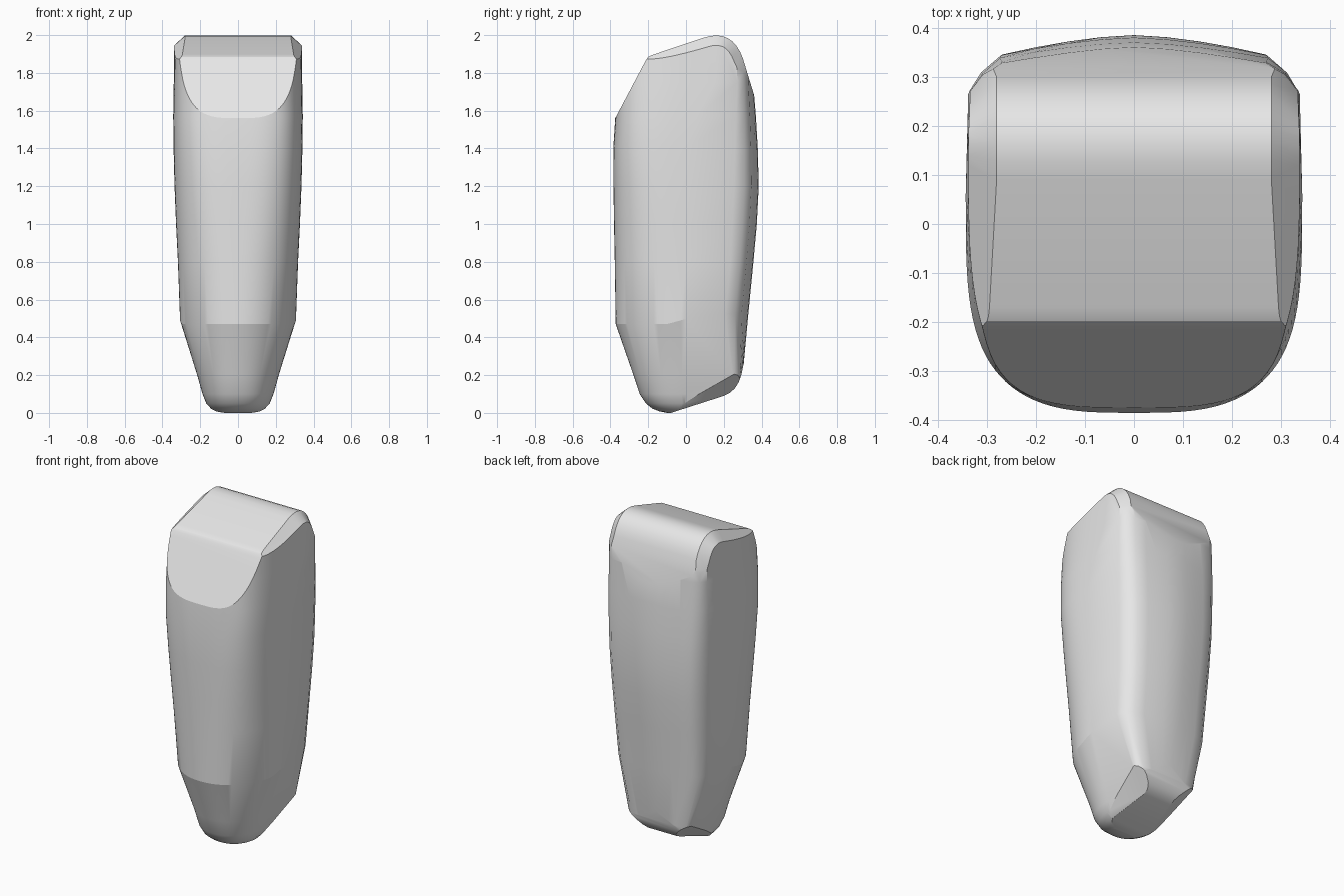
import bpy, bmesh, math
from mathutils import Vector
from mathutils.geometry import interpolate_bezier

old = bpy.data.objects.get("Cube")
if old:
    bpy.data.objects.remove(old, do_unlink=True)

grey = bpy.data.materials.new("light grey")
grey.use_nodes = True
colour = (0.8, 0.8, 0.8, 1)
grey.diffuse_color = colour
grey.node_tree.nodes["Principled BSDF"].inputs["Base Color"].default_value = colour

# Cross-sections: height, half width, front y, back y, corner y, chamfer width,
# squareness of the front, y of the widest point
SECTIONS = [
    (0.0, 0.10, -0.10, 0.28, 0.23, 0.03, 2.3, 0),
    (0.008, 0.12, -0.14, 0.283, 0.235, 0.035, 2.3, 0),
    (0.022, 0.143, -0.177, 0.286, 0.24, 0.04, 2.3, 0),
    (0.05, 0.168, -0.212, 0.29, 0.245, 0.045, 2.3, 0),
    (0.1, 0.188, -0.245, 0.293, 0.25, 0.045, 2.3, 0),
    (0.2, 0.216, -0.278, 0.30, 0.255, 0.045, 2.2, 0),
    (0.47, 0.307, -0.372, 0.33, 0.21, 0.065, 2.1, 0),
    (0.8, 0.318, -0.377, 0.357, 0.235, 0.07, 2.4, 0),
    (1.0, 0.328, -0.381, 0.375, 0.245, 0.07, 2.6, 0),
    (1.2, 0.336, -0.384, 0.385, 0.255, 0.07, 2.85, 0),
    (1.4, 0.341, -0.385, 0.38, 0.26, 0.07, 3.15, 0),
    (1.57, 0.343, -0.374, 0.37, 0.265, 0.07, 3.6, 0.06),
    (1.75, 0.34, -0.37, 0.355, 0.272, 0.07, 3.8, 0.15),
    (2.1, 0.336, -0.36, 0.335, 0.265, 0.07, 3.4, 0.2),
]
CREASE_HEIGHT, CREASE_RISE = 0.47, 0.055
STEPS = 24


def half_outline(w, front, back, corner, chamfer, square, widest):
    """Rounded front, flat side, chamfered corner and gently bowed back."""
    pts = []
    for i in range(STEPS + 1):
        a = math.pi / 2 * i / STEPS
        pts.append((w * math.sin(a) ** (2 / square),
                    widest + (front - widest) * max(math.cos(a), 0) ** (2 / square)))
    inner, shoulder = w - chamfer, corner + (back - corner) * 0.7
    pts.append((w * 0.985, corner))
    pts.append((w - chamfer * 0.45, corner + (shoulder - corner) * 0.6))
    pts.append((inner, shoulder))
    for t in (0.75, 0.5, 0.25, 0):
        pts.append((inner * t, back - (back - shoulder) * t ** 1.6))
    return pts


# Loft the main body through the sections
bm = bmesh.new()
rings = []
for z, *shape in SECTIONS:
    half = half_outline(*shape)
    outline = half + [(-x, y) for x, y in half[-2:0:-1]]
    rise = CREASE_RISE if z == CREASE_HEIGHT else 0
    rings.append([bm.verts.new((x, y, z + rise * min(max(y * 5 + 0.5, 0), 1)))
                  for x, y in outline])
for low, high in zip(rings, rings[1:]):
    for i in range(len(low)):
        j = (i + 1) % len(low)
        bm.faces.new((low[i], low[j], high[j], high[i]))
bm.faces.new(rings[0][::-1])
bm.faces.new(rings[-1])


def slice_off(point, normal):
    """Remove everything beyond a plane and close the opening."""
    result = bmesh.ops.bisect_plane(
        bm, geom=bm.verts[:] + bm.edges[:] + bm.faces[:], dist=1e-5,
        plane_co=Vector(point), plane_no=Vector(normal).normalized(), clear_outer=True)
    edges = [e for e in result["geom_cut"]
             if isinstance(e, bmesh.types.BMEdge) and e.is_boundary]
    if edges:
        bmesh.ops.holes_fill(bm, edges=edges, sides=0)


def slice_profile(points):
    for (y0, z0), (y1, z1) in zip(points, points[1:]):
        slice_off((0, y0, z0), (0, z0 - z1, y1 - y0))


def curve(points, count):
    return [tuple(p) for p in interpolate_bezier(*[Vector(p) for p in points], count)]


# Sloping front cut, sloping top and rolled rear edge
brow = curve([(-0.215, 1.862), (-0.2, 1.887), (-0.2, 1.887), (-0.17, 1.898)], 5)
roll = curve([(0.09, 1.985), (0.2, 2.024), (0.265, 1.975), (0.3, 1.88)], 9)
slice_profile([(-0.372, 1.565)] + brow + roll + [(0.352, 1.71)])
# Rising underside with rounded heel
heel = curve([(0.301, 0.24), (0.29, 0.165), (0.26, 0.11), (0.2, 0.09)], 6)
slice_profile(heel + [(-0.08, 0)])

for side in (1, -1):
    # Bevel along the top side edges, narrowing to the front
    slice_off((side * 0.28, 0.09, 1.985), (side * 0.67, -0.2, 0.71))
    # The same bevel following the roll to the back
    for (y0, z0), (y1, z1) in zip(roll, roll[1:]):
        across = Vector((0, z0 - z1, y1 - y0)).normalized() * 0.74
        slice_off((side * 0.28, y0, z0), across + Vector((side * 0.67, 0, 0)))
    # Bevel along the underside edges
    slice_off((side * 0.205, 0.28, 0.21), (side * 0.0256, 0.0155, -0.0338))

bmesh.ops.remove_doubles(bm, verts=bm.verts[:], dist=0.0005)
bmesh.ops.recalc_face_normals(bm, faces=bm.faces[:])

# Smooth shading, with crisp edges at the front cut and crease and a softer back
for face in bm.faces:
    face.smooth = True
for edge in bm.edges:
    middle = (edge.verts[0].co + edge.verts[1].co) / 2
    limit = 15 if middle.y < 0 and middle.z > 0.4 else 32
    edge.smooth = edge.calc_face_angle(0) < math.radians(limit)

mesh = bpy.data.meshes.new("tapered_body")
bm.to_mesh(mesh)
bm.free()
mesh.materials.append(grey)
body = bpy.data.objects.new("tapered_body", mesh)
bpy.context.collection.objects.link(body)
